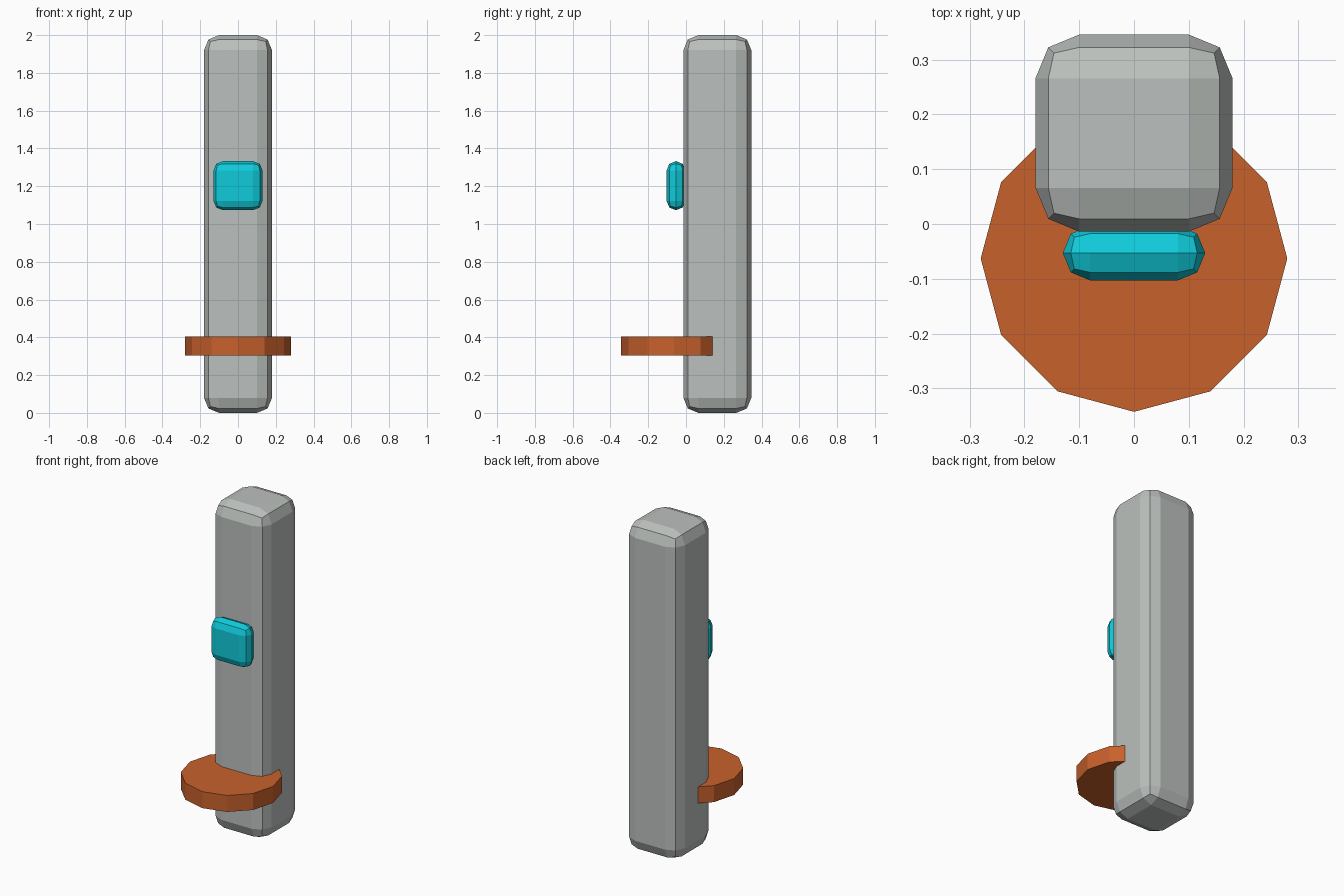
import bpy
import bmesh

cube = bpy.data.objects.get("Cube")
if cube:
    bpy.data.objects.remove(cube, do_unlink=True)


def make_material(name, rgb):
    mat = bpy.data.materials.new(name)
    mat.use_nodes = True
    color = (*rgb, 1.0)
    mat.diffuse_color = color
    mat.node_tree.nodes["Principled BSDF"].inputs["Base Color"].default_value = color
    return mat


def add_object(name, bm, center, material):
    mesh = bpy.data.meshes.new(name)
    bm.to_mesh(mesh)
    bm.free()
    mesh.materials.append(material)
    obj = bpy.data.objects.new(name, mesh)
    obj.location = center
    bpy.context.collection.objects.link(obj)
    return obj


def rounded_box(name, size, center, radius, material):
    bm = bmesh.new()
    bmesh.ops.create_cube(bm, size=1)
    bmesh.ops.scale(bm, vec=size, verts=bm.verts)
    obj = add_object(name, bm, center, material)
    bevel = obj.modifiers.new("rounded_edges", 'BEVEL')
    bevel.width = radius
    bevel.segments = 2
    bevel.limit_method = 'NONE'
    return obj


grey = make_material("light grey", (0.50, 0.53, 0.51))
cyan = make_material("bright cyan", (0.005, 0.60, 0.71))
orange = make_material("burnt orange", (0.58, 0.12, 0.025))

# Tall post
rounded_box("post", (0.36, 0.36, 2.0), (0, 0.166, 1.0), 0.08, grey)

# Screen pillow set into the front of the post
rounded_box("screen", (0.26, 0.10, 0.26), (0, -0.053, 1.203), 0.0499, cyan)

# Twelve-sided tray passing into the post
bm = bmesh.new()
bmesh.ops.create_cone(bm, cap_ends=True, segments=12,
                      radius1=0.28, radius2=0.28, depth=0.10)
add_object("tray", bm, (0, -0.063, 0.354), orange)
